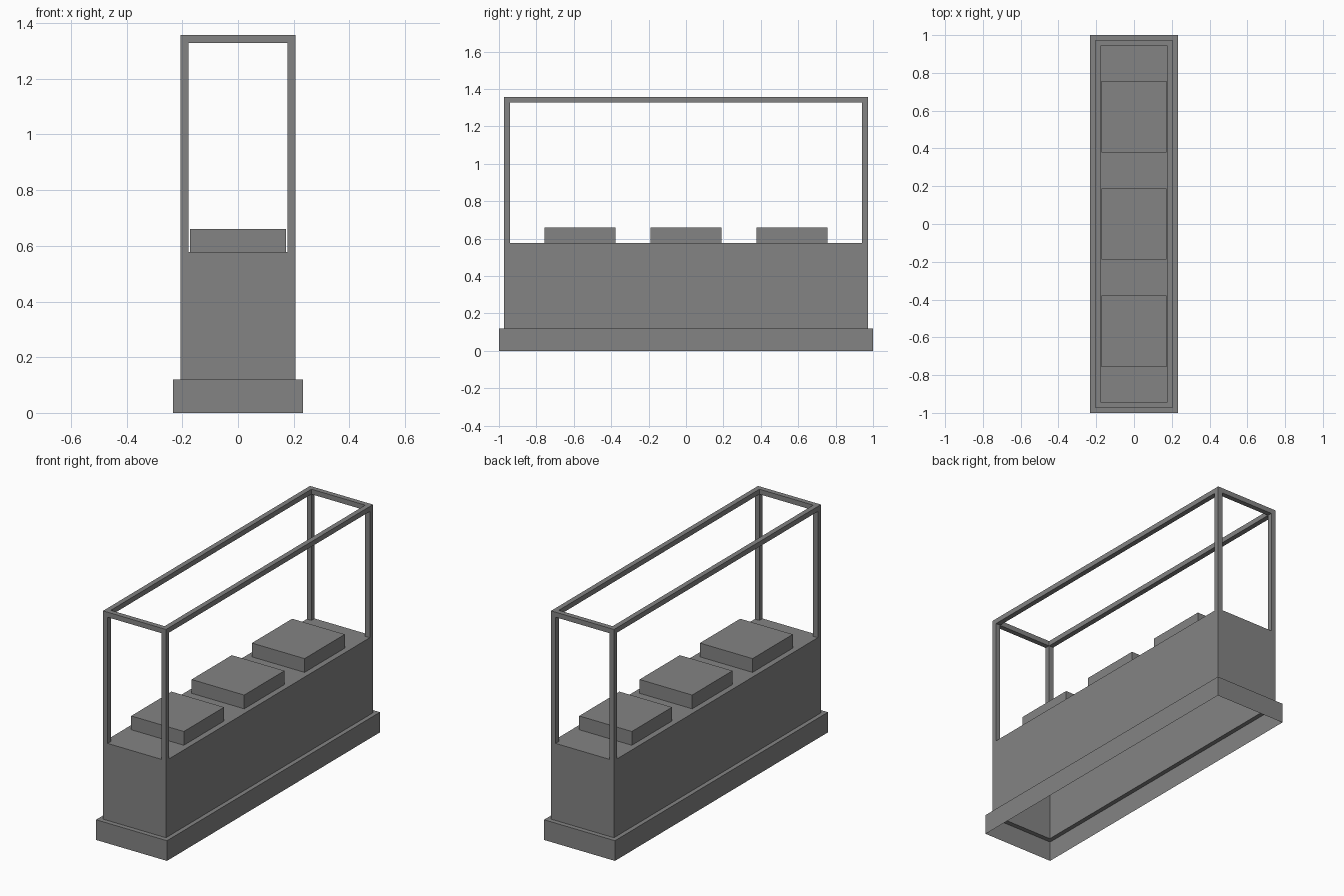
import bpy

if "Cube" in bpy.data.objects:
    bpy.data.objects.remove(bpy.data.objects["Cube"])

# Dark grey paint shared by all parts
grey = bpy.data.materials.new("dark_grey")
grey.diffuse_color = (0.23, 0.23, 0.23, 1)
grey.use_nodes = True
grey.node_tree.nodes["Principled BSDF"].inputs["Base Color"].default_value = grey.diffuse_color


def loft(name, loops, cap=False, closed=False, centre=(0, 0)):
    """Skin rectangular loops given as (half x, half y, z)."""
    cx, cy = centre
    verts, faces = [], []
    for hx, hy, z in loops:
        verts += [(cx + sx * hx, cy + sy * hy, z)
                  for sx, sy in ((-1, -1), (1, -1), (1, 1), (-1, 1))]
    n = len(loops)
    for k in range(n if closed else n - 1):
        a, b = 4 * k, 4 * ((k + 1) % n)
        for i in range(4):
            j = (i + 1) % 4
            faces.append((a + i, a + j, b + j, b + i))
    if cap:
        faces.append(tuple(range(4 * n - 4, 4 * n)))
    mesh = bpy.data.meshes.new(name)
    mesh.from_pydata(verts, [], faces)
    mesh.materials.append(grey)
    obj = bpy.data.objects.new(name, mesh)
    bpy.context.collection.objects.link(obj)
    return obj


HX, HY = 0.207, 0.972     # cabinet half size
BAR = 0.03                # frame bar thickness
DECK, RAIL, TOP = 0.578, 1.328, 1.358

# Hollow cabinet with stepped plinth, open underneath
loft("cabinet", [(0.233, 1.0, 0), (0.233, 1.0, 0.12),
                 (HX, HY, 0.12), (HX, HY, DECK)], cap=True)

# Three display blocks on the deck
for i, y in enumerate((-0.567, 0, 0.567)):
    loft(f"display_block_{i + 1}", [(0.173, 0.189, DECK), (0.173, 0.189, 0.66)],
         cap=True, centre=(0, y))

# Corner posts
h = BAR / 2
for sx in (-1, 1):
    for sy in (-1, 1):
        side = ("left" if sx < 0 else "right", "front" if sy < 0 else "back")
        loft(f"{side[1]}_{side[0]}_post", [(h, h, DECK), (h, h, RAIL)],
             centre=(sx * (HX - h), sy * (HY - h)))

# Rectangular rail around the top
loft("top_rail", [(HX, HY, RAIL), (HX, HY, TOP),
                  (HX - BAR, HY - BAR, TOP), (HX - BAR, HY - BAR, RAIL)], closed=True)
